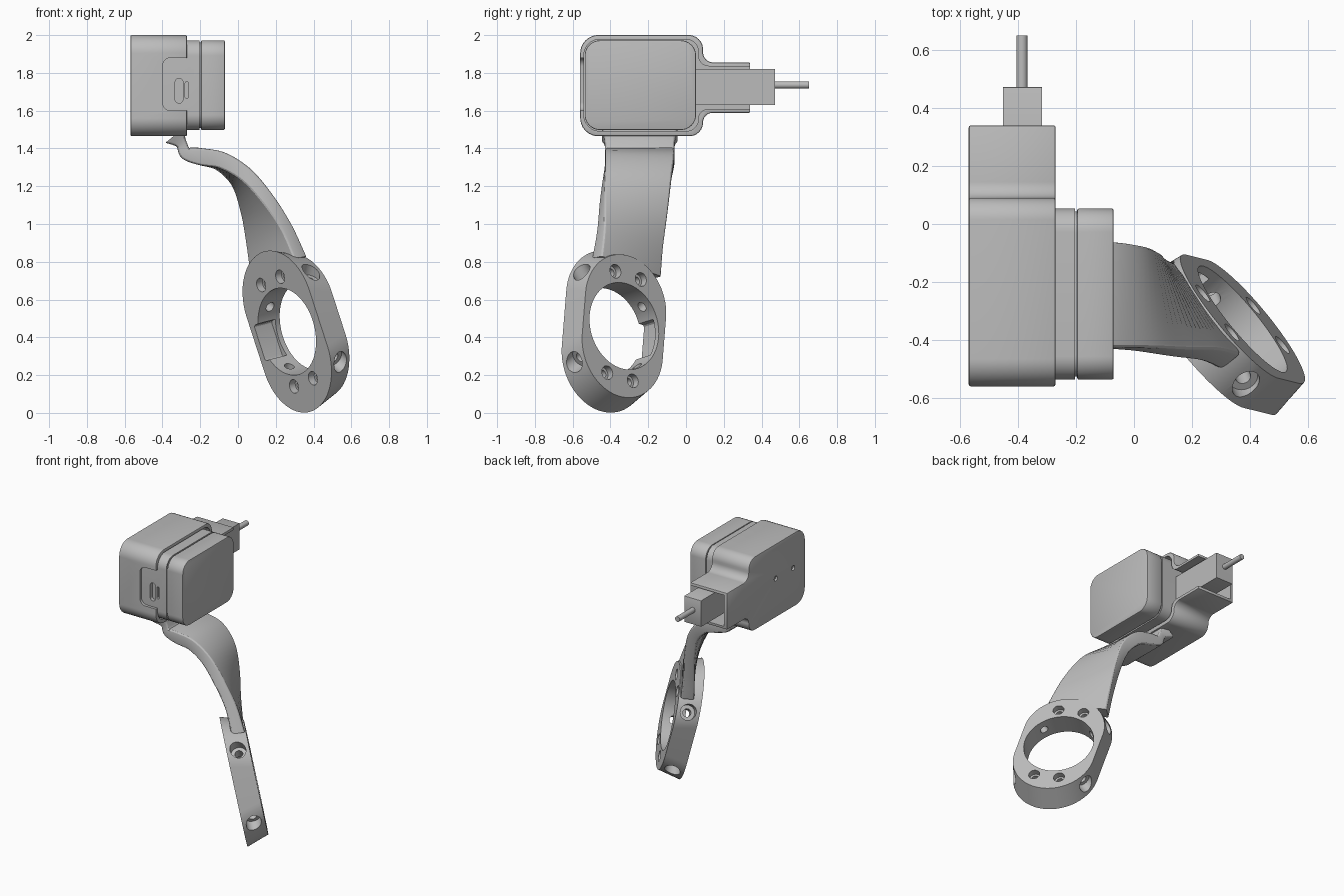
import bpy, bmesh, math
from mathutils import Vector

if "Cube" in bpy.data.objects:
    bpy.data.objects.remove(bpy.data.objects["Cube"], do_unlink=True)

grey = bpy.data.materials.new("plain grey")
grey.use_nodes = True
GREY = (0.5, 0.5, 0.5, 1)
grey.diffuse_color = GREY
grey.node_tree.nodes["Principled BSDF"].inputs["Base Color"].default_value = GREY


def loft(name, loops):
    """Skin a list of equal-length closed loops and cap both ends."""
    bm = bmesh.new()
    rings = [[bm.verts.new(p) for p in loop] for loop in loops]
    count = len(rings[0])
    for a, b in zip(rings, rings[1:]):
        for i in range(count):
            j = (i + 1) % count
            bm.faces.new((a[i], a[j], b[j], b[i]))
    bm.faces.new(rings[0][::-1])
    bm.faces.new(rings[-1])
    bmesh.ops.recalc_face_normals(bm, faces=bm.faces)
    mesh = bpy.data.meshes.new(name)
    bm.to_mesh(mesh)
    bm.free()
    mesh.materials.append(grey)
    obj = bpy.data.objects.new(name, mesh)
    bpy.context.collection.objects.link(obj)
    return obj


def rounded(corners, radii, steps=8):
    """Polygon in 2D with each corner rounded to its radius."""
    pts = [Vector((a, b, 0)) for a, b in corners]
    out = []
    for i, p in enumerate(pts):
        r = radii[i]
        if r == 0:
            out.append(p)
            continue
        da = (pts[i - 1] - p).normalized()
        db = (pts[(i + 1) % len(pts)] - p).normalized()
        half = da.angle(db) / 2
        c = p + (da + db).normalized() * (r / math.sin(half))
        start = p + da * (r / math.tan(half)) - c
        end = p + db * (r / math.tan(half)) - c
        out += [c + start.lerp(end, k / steps).normalized() * r for k in range(steps + 1)]
    return out


def rect(a0, a1, b0, b1, r, steps=8):
    return rounded([(a0, b0), (a0, b1), (a1, b1), (a1, b0)], [r] * 4, steps)


def along_x(name, profile, x0, x1):
    return loft(name, [[(x, p.x, p.y) for p in profile] for x in (x0, x1)])


def along_y(name, profile, y0, y1):
    return loft(name, [[(p.x, y, p.y) for p in profile] for y in (y0, y1)])


def cylinder(name, start, end, r, sides=32):
    start, end = Vector(start), Vector(end)
    q = (end - start).to_track_quat('Z', 'Y')
    circle = [q @ Vector((r * math.cos(t), r * math.sin(t), 0))
              for t in (2 * math.pi * k / sides for k in range(sides))]
    return loft(name, [[c + p for p in circle] for c in (start, end)])


def apply(obj, mod):
    bpy.context.view_layer.objects.active = obj
    bpy.ops.object.modifier_apply(modifier=mod.name)


def cut(obj, *cutters):
    for cutter in cutters:
        cutter.hide_render = True
        mod = obj.modifiers.new("cut", 'BOOLEAN')
        mod.operation = 'DIFFERENCE'
        mod.solver = 'EXACT'
        mod.object = cutter
        apply(obj, mod)
        bpy.data.objects.remove(cutter, do_unlink=True)


def soften(obj, width):
    mod = obj.modifiers.new("soft", 'BEVEL')
    mod.width, mod.segments, mod.angle_limit = width, 2, math.radians(50)
    apply(obj, mod)


# Housing: rounded shell with a narrow neck, hollowed from the +x side
def housing_profile(y0, y1, y2, z0, z1, n0, n1, r):
    return rounded([(y0, z0), (y0, z1), (y1, z1), (y1, n1),
                    (y2, n1), (y2, n0), (y1, n0), (y1, z0)],
                   [r + .02, r + .02, r, .055, 0, 0, .05, r * .95])


housing = along_x("housing", housing_profile(-.56, .09, .34, 1.465, 2, 1.588, 1.855, .075), -.57, -.27)
soften(housing, .008)
cut(housing,
    along_x("cavity", housing_profile(-.541, .065, .5, 1.492, 1.978, 1.608, 1.835, .065), -.545, -.1),
    along_y("side_notch", rect(-.40, -.2, 1.60, 1.88, .045), -.62, -.45),
    *[cylinder("back_hole", (-.6, y, 1.75), (-.556, y, 1.75), .018) for y in (-.42, -.22)])

# Camera body inside the housing, with a groove around it and port slots
body = along_x("camera_body", rect(-.536, .053, 1.498, 1.972, .08), -.54, -.203)
core = along_x("groove_core", rect(-.526, .043, 1.508, 1.962, .075), -.21, -.19)
lid = along_x("camera_front", rect(-.536, .053, 1.498, 1.972, .08), -.196, -.07)
soften(lid, .006)
cut(body,
    along_y("port", rect(-.333, -.291, 1.64, 1.77, .02), -.6, -.51),
    along_y("button_slot", rect(-.28, -.262, 1.665, 1.752, .008), -.6, -.515))

# Cable plug and cable
plug = along_x("plug", rect(.05, .472, 1.63, 1.82, .003, 2), -.452, -.317)
cable = cylinder("cable", (-.386, .45, 1.736), (-.386, .65, 1.736), .019, 24)

# Clamp ring: tapered oval block in its own tilted frame
u = Vector((-.307, .076, .949)).normalized()
v = Vector((.575, -.776, .259))
n = u.cross(v).normalized()
v = n.cross(u)
centre = Vector((.317, -.375, .445))


def place(a, b, c):
    return centre + u * a + v * b + n * c


def oval(length, width, c):
    return [place(p.x, p.y, c) for p in rect(-length, length, -width, width, width * .998, 20)]


ring = loft("clamp_ring", [oval(.442, .287, -.076), oval(.39, .274, .076)])
notch = [[place(p.x, p.y, c) for p in rect(-.1, .1, -.25, -.1, .015, 3)] for c in (-.2, .045)]
cut(ring, cylinder("bore", place(0, 0, -.2), place(0, 0, .2), .235, 64), loft("notch", notch))
for a in (-1, 1):
    for b in (-1, 1):
        # Screw holes through the faces, recessed from both sides
        s, t = a * .283, b * .087
        cut(ring,
            cylinder("screw", place(s, t, -.2), place(s, t, .2), .023),
            cylinder("recess_a", place(s, t, -.2), place(s, t, -.035), .037),
            cylinder("recess_b", place(s, t, .035), place(s, t, .2), .037))
        # Radial holes with recesses on the outer wall
        d = math.sqrt(.5)
        inner, step, outer = [place(a * d * k, b * d * k, 0) for k in (.15, .305, .5)]
        cut(ring,
            cylinder("radial", inner, outer, .027),
            cylinder("radial_recess", step, outer, .052))

# Arm: curved, twisting strap. Rows hold x, y, z, half width, thickness, twist
rows = [(-.335, -.245, 1.47, .20, .125, 0),
        (-.300, -.245, 1.425, .186, .06, 0),
        (-.275, -.245, 1.375, .185, .07, 0),
        (-.20, -.245, 1.357, .184, .09, 0),
        (-.09, -.246, 1.33, .182, .09, .08),
        (.02, -.258, 1.24, .178, .085, .25),
        (.105, -.277, 1.09, .182, .08, .55),
        (.168, -.295, .93, .19, .08, .85),
        (.215, -.315, .77, .205, .09, 1)]


def spline(rows, steps):
    ext = [rows[0]] + rows + [rows[-1]]
    for i in range(len(rows) - 1):
        for k in range(steps):
            t = k / steps
            yield [.5 * (2 * b + (c - a) * t + (2 * a - 5 * b + 4 * c - d) * t * t
                         + (3 * b - a - 3 * c + d) * t ** 3)
                   for a, b, c, d in zip(*ext[i:i + 4])]
    yield list(rows[-1])


path = list(spline(rows, 6))
points = [Vector(r[:3]) for r in path]
sections = []
for i, r in enumerate(path):
    tangent = (points[min(i + 1, len(path) - 1)] - points[max(i - 1, 0)]).normalized()
    w = Vector((0, -1, 0)).lerp(v, r[5])
    w = (w - tangent * w.dot(tangent)).normalized()
    side = tangent.cross(w)
    sections.append([points[i] + w * p.x + side * p.y
                     for p in rect(-r[3], r[3], -r[4] / 2, r[4] / 2, .015, 3)])
arm = loft("arm", sections)

# Smooth shading with sharp edges kept
bpy.ops.object.select_all(action='DESELECT')
for obj in (housing, body, core, lid, plug, cable, ring, arm):
    obj.select_set(True)
bpy.context.view_layer.objects.active = housing
bpy.ops.object.shade_smooth_by_angle(angle=math.radians(30))
